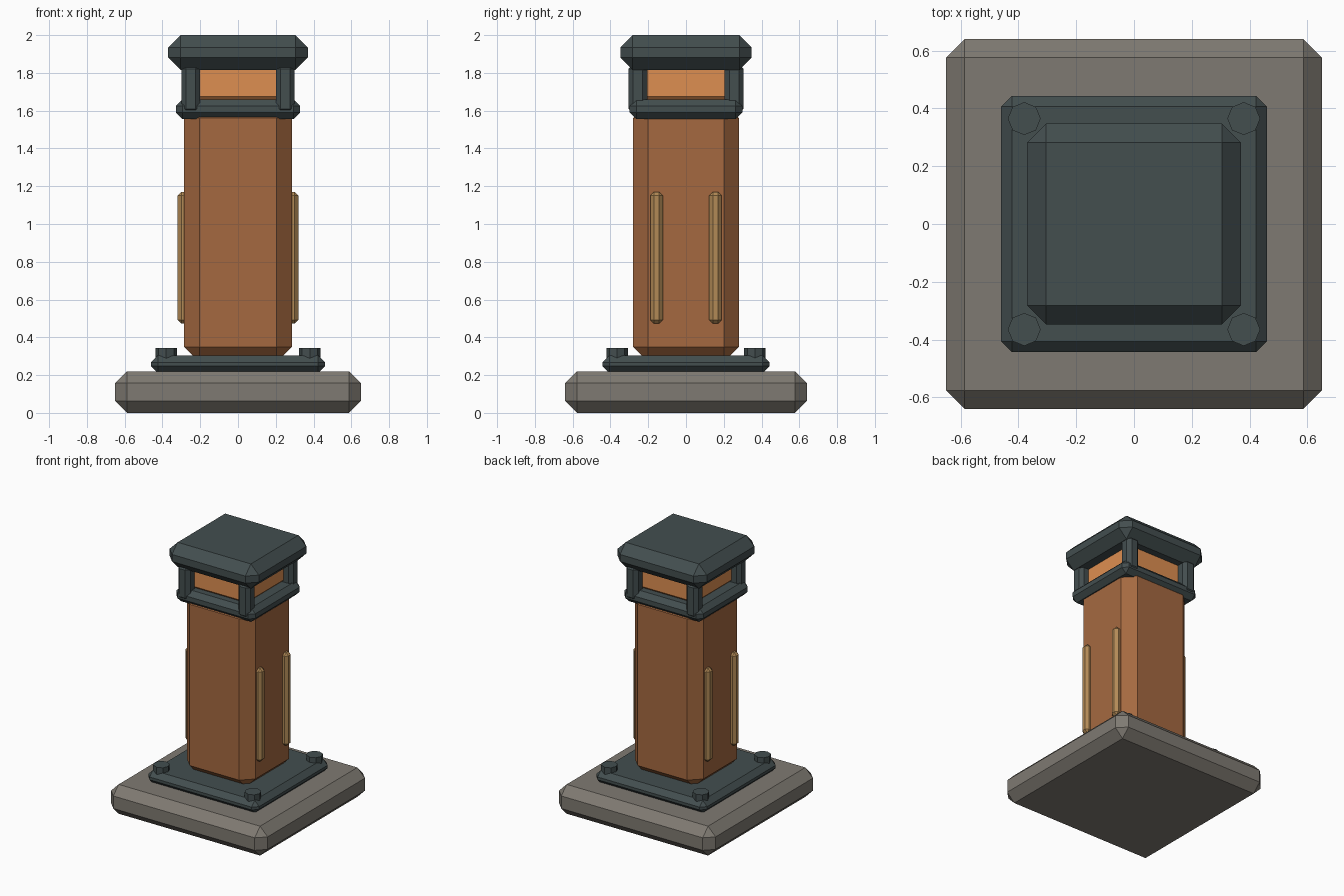
import bpy, bmesh, math
from mathutils import Matrix

old = bpy.data.objects.get("Cube")
if old:
    bpy.data.objects.remove(old, do_unlink=True)


def material(name, rgb):
    linear = [((c / 255 + 0.055) / 1.055) ** 2.4 for c in rgb] + [1]
    mat = bpy.data.materials.new(name)
    mat.use_nodes = True
    mat.diffuse_color = linear
    node = next(n for n in mat.node_tree.nodes if n.type == 'BSDF_PRINCIPLED')
    node.inputs["Base Color"].default_value = linear
    return mat


stone = material("grey stone", (127, 122, 114))
iron = material("dark iron", (67, 78, 79))
copper = material("copper brown", (165, 105, 64))
glow = material("lamp orange", (222, 143, 81))
brass = material("pale brass", (178, 138, 86))


def finish(bm, name, mat):
    mesh = bpy.data.meshes.new(name)
    bm.to_mesh(mesh)
    bm.free()
    mesh.materials.append(mat)
    obj = bpy.data.objects.new(name, mesh)
    bpy.context.collection.objects.link(obj)
    return obj


def chamfered_box(name, mat, half_x, half_y, z0, z1, bevel, x=0, y=0):
    """Box between two heights with every edge chamfered once."""
    bm = bmesh.new()
    place = Matrix.Translation((x, y, (z0 + z1) / 2))
    size = Matrix.Diagonal((2 * half_x, 2 * half_y, z1 - z0, 1))
    bmesh.ops.create_cube(bm, size=1, matrix=place @ size)
    bmesh.ops.bevel(bm, geom=bm.edges[:], offset=bevel, offset_type='OFFSET',
                    segments=1, profile=0.5, affect='EDGES')
    return finish(bm, name, mat)


def bolt(name, x, y):
    bm = bmesh.new()
    bmesh.ops.create_cone(bm, cap_ends=True, segments=8, radius1=0.057,
                          radius2=0.057, depth=0.075,
                          matrix=Matrix.Translation((x, y, 0.307)))
    return finish(bm, name, iron)


# Footing, mounting plate and column
chamfered_box("base_slab", stone, 0.65, 0.64, 0, 0.22, 0.063)
chamfered_box("mounting_plate", iron, 0.46, 0.443, 0.21, 0.305, 0.037)
chamfered_box("column", copper, 0.285, 0.28, 0.27, 1.64, 0.08)

# Lantern head
chamfered_box("collar", iron, 0.328, 0.298, 1.555, 1.66, 0.035)
chamfered_box("lamp", glow, 0.235, 0.23, 1.65, 1.85, 0.025)
chamfered_box("cap", iron, 0.37, 0.348, 1.815, 2.0, 0.066)

# Parts repeated at the four corners
for side, sx in (("left", 1), ("right", -1)):
    for end, sy in (("front", -1), ("back", 1)):
        tag = f"{end}_{side}"
        bolt(f"bolt_{tag}", sx * 0.38, sy * 0.365)
        chamfered_box(f"lantern_post_{tag}", iron, 0.05, 0.05, 1.585, 1.845,
                      0.025, sx * 0.25, sy * 0.255)
        chamfered_box(f"side_strip_{tag}", brass, 0.033, 0.033, 0.472, 1.17,
                      0.02, sx * 0.286, sy * 0.156)
